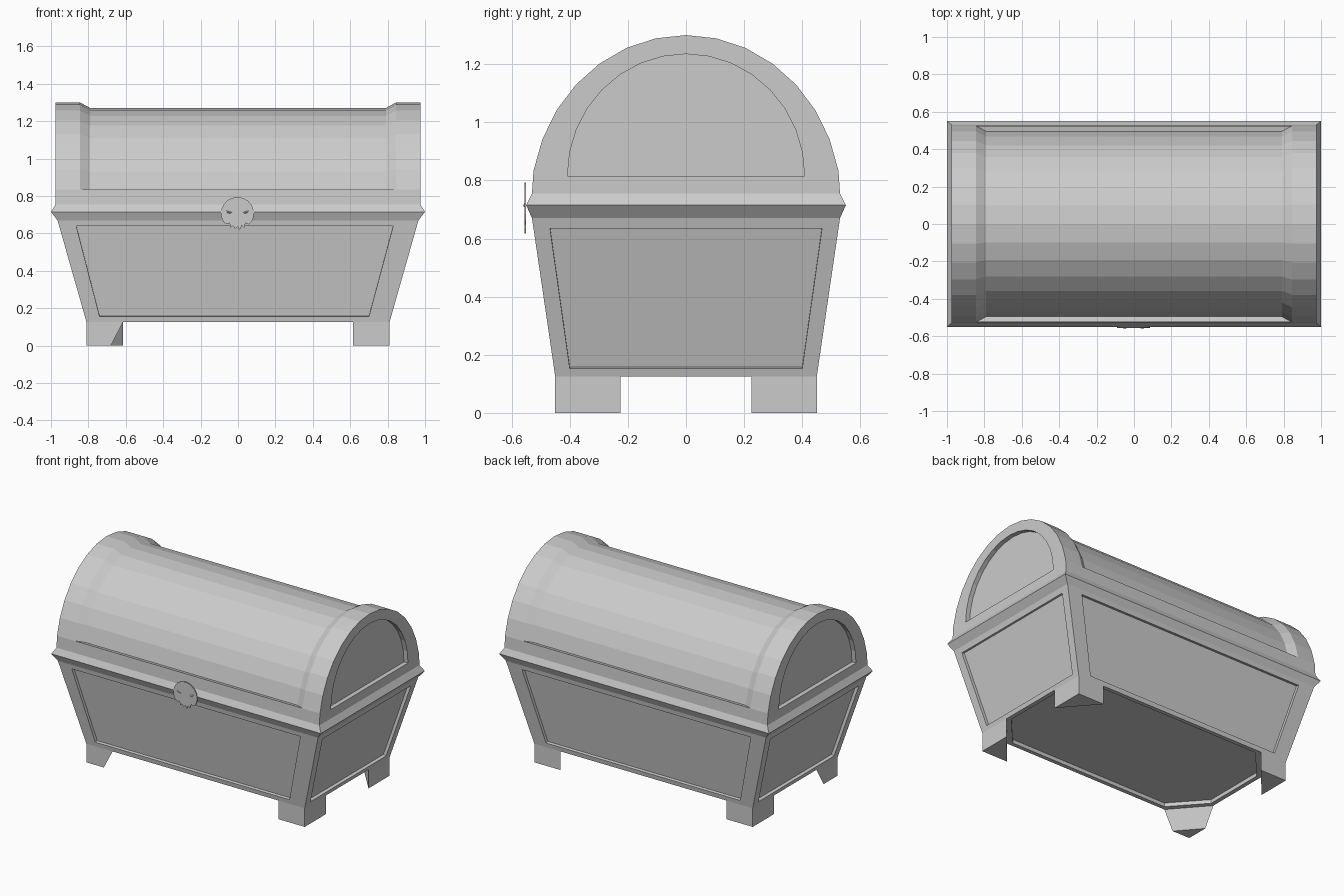
import bpy, bmesh
from math import sin, cos, pi, radians
from mathutils import Vector, geometry

if "Cube" in bpy.data.objects:
    bpy.data.objects.remove(bpy.data.objects["Cube"])


def finish(bm, name, recalc=False):
    bmesh.ops.remove_doubles(bm, verts=bm.verts, dist=0.0005)
    if recalc:
        bmesh.ops.recalc_face_normals(bm, faces=bm.faces)
    me = bpy.data.meshes.new(name)
    bm.to_mesh(me)
    bm.free()
    ob = bpy.data.objects.new(name, me)
    bpy.context.collection.objects.link(ob)
    return ob


def face(bm, pts):
    bm.faces.new([bm.verts.new(p) for p in pts])


def strip(bm, a, b, closed=True):
    n = len(a)
    for i in range(n if closed else n - 1):
        j = (i + 1) % n
        face(bm, (a[i], a[j], b[j], b[i]))


def recess(bm, outer, inner, depth):
    """Flat frame between two outlines with a sunken panel inside."""
    nrm = geometry.normal([Vector(p) for p in outer])
    sunk = [Vector(p) - nrm * depth for p in inner]
    strip(bm, outer, inner)
    strip(bm, inner, sunk)
    face(bm, sunk)


def hull(name, pts):
    bm = bmesh.new()
    for p in pts:
        bm.verts.new(p)
    bmesh.ops.convex_hull(bm, input=bm.verts)
    return finish(bm, name, True)


# Body: four tapered walls with sunken panels
Z0, Z1 = 0.125, 0.67
bx = lambda z: 0.81 + 0.155 * (z - Z0) / (Z1 - Z0)
by = lambda z: 0.45 + 0.08 * (z - Z0) / (Z1 - Z0)


def wall_outline(lo, hi, z_lo, z_hi, end):
    pts = [(lo[0], z_lo), (lo[1], z_lo), (hi[1], z_hi), (hi[0], z_hi)]
    if end:
        return [(bx(z), u, z) for u, z in pts]
    return [(u, -by(z), z) for u, z in pts]


def turned(pts):
    return [(-x, -y, z) for x, y, z in pts]


bm = bmesh.new()
long_out = wall_outline((-0.81, 0.81), (-0.965, 0.965), Z0, Z1, False)
end_out = wall_outline((-0.45, 0.45), (-0.53, 0.53), Z0, Z1, True)
end_in = wall_outline((-0.4, 0.4), (-0.468, 0.468), 0.153, 0.635, True)
front_in = wall_outline((-0.74, 0.70), (-0.865, 0.83), 0.155, 0.64, False)
back_in = wall_outline((-0.72, 0.72), (-0.848, 0.848), 0.155, 0.64, False)
recess(bm, long_out, front_in, 0.02)
recess(bm, turned(long_out), turned(back_in), 0.02)
recess(bm, end_out, end_in, 0.02)
recess(bm, turned(end_out), turned(end_in), 0.02)

# Underside: eight-sided sunken floor between the legs
oct_pts = [(0.81, 0.225), (0.81, -0.225), (0.615, -0.45), (-0.615, -0.45),
           (-0.81, -0.225), (-0.81, 0.225), (-0.615, 0.45), (0.615, 0.45)]
recess(bm, [(x, y, Z0) for x, y in oct_pts],
       [(x * 0.965, y * 0.94, Z0) for x, y in oct_pts], 0.025)
finish(bm, "chest_body")

# Rim: pointed band round the opening
bm = bmesh.new()
rings = [[(-x, -y, z), (x, -y, z), (x, y, z), (-x, y, z)] for x, y, z in
         ((0.965, 0.53, Z1), (1.0, 0.55, 0.715), (0.975, 0.53, 0.755))]
for a, b in zip(rings, rings[1:]):
    strip(bm, a, b)
finish(bm, "rim")


# Lid: arched barrel, thick end bands, sunken middle and end panels
def arch(x, ry, rz, zc, first=1, last=15):
    return [(x, ry * cos(pi * i / 16), zc + rz * sin(pi * i / 16))
            for i in range(first, last + 1)]


def outer(x):
    return arch(x, 0.535, 0.58, 0.72)


def inner(x):
    return arch(x, 0.505, 0.55, 0.72)


bm = bmesh.new()
stations = [outer(-0.975), outer(-0.845), inner(-0.79),
            inner(0.79), outer(0.845), outer(0.975)]
for a, b in zip(stations, stations[1:]):
    strip(bm, a, b, closed=False)
for k, y in ((0, 0.53), (-1, -0.53)):
    row = [s[k] for s in stations]
    face(bm, row[1:5])
    face(bm, [(-0.975, y, 0.755), row[0], row[1], row[4], row[5], (0.975, y, 0.755)])
for s in (-1, 1):
    x = 0.975 * s
    edge = [(x, 0.53, 0.755)] + outer(x) + [(x, -0.53, 0.755)]
    panel = arch(x, 0.408, 0.42, 0.815, 0, 16)
    if s < 0:
        edge.reverse()
        panel.reverse()
    recess(bm, edge, panel, 0.03)
finish(bm, "lid", True)

# Legs: corner wedges, the front left one tapered
for sx in (-1, 1):
    for sy in (-1, 1):
        tx, ty = (0.68, 0.30) if (sx, sy) == (-1, -1) else (0.615, 0.225)
        hull(("back" if sy > 0 else "front") + ("_right" if sx > 0 else "_left") + "_leg",
             [(sx * x, sy * y, z) for x, y, z in
              ((0.81, 0.45, Z0), (0.615, 0.45, Z0), (0.81, 0.225, Z0),
               (0.81, 0.45, 0), (tx, 0.45, 0), (0.81, ty, 0))])

# Clasp: thin round plate with a ragged lower edge and two raised eyes
rim_pts = [(-0.003 + 0.088 * cos(radians(a)), 0.706 + 0.088 * sin(radians(a)))
           for a in range(-30, 211, 16)]
teeth = [(-0.062, 0.648), (-0.045, 0.655), (-0.04, 0.63), (-0.026, 0.641),
         (-0.015, 0.622), (-0.003, 0.636), (0.01, 0.618), (0.02, 0.641),
         (0.034, 0.63), (0.04, 0.655), (0.058, 0.648)]
outline = rim_pts + teeth
bm = bmesh.new()
front = [(x, -0.555, z) for x, z in outline]
back = [(x, -0.55, z) for x, z in outline]
face(bm, front)
face(bm, back[::-1])
strip(bm, back, front)
finish(bm, "clasp_plate", True)
for s in (-1, 1):
    hull("clasp_eye", [(s * x - 0.003, y, z) for x, y, z in
                       ((0.02, -0.553, 0.712), (0.068, -0.553, 0.727), (0.06, -0.553, 0.708),
                        (0.03, -0.553, 0.703), (0.048, -0.56, 0.713))])
